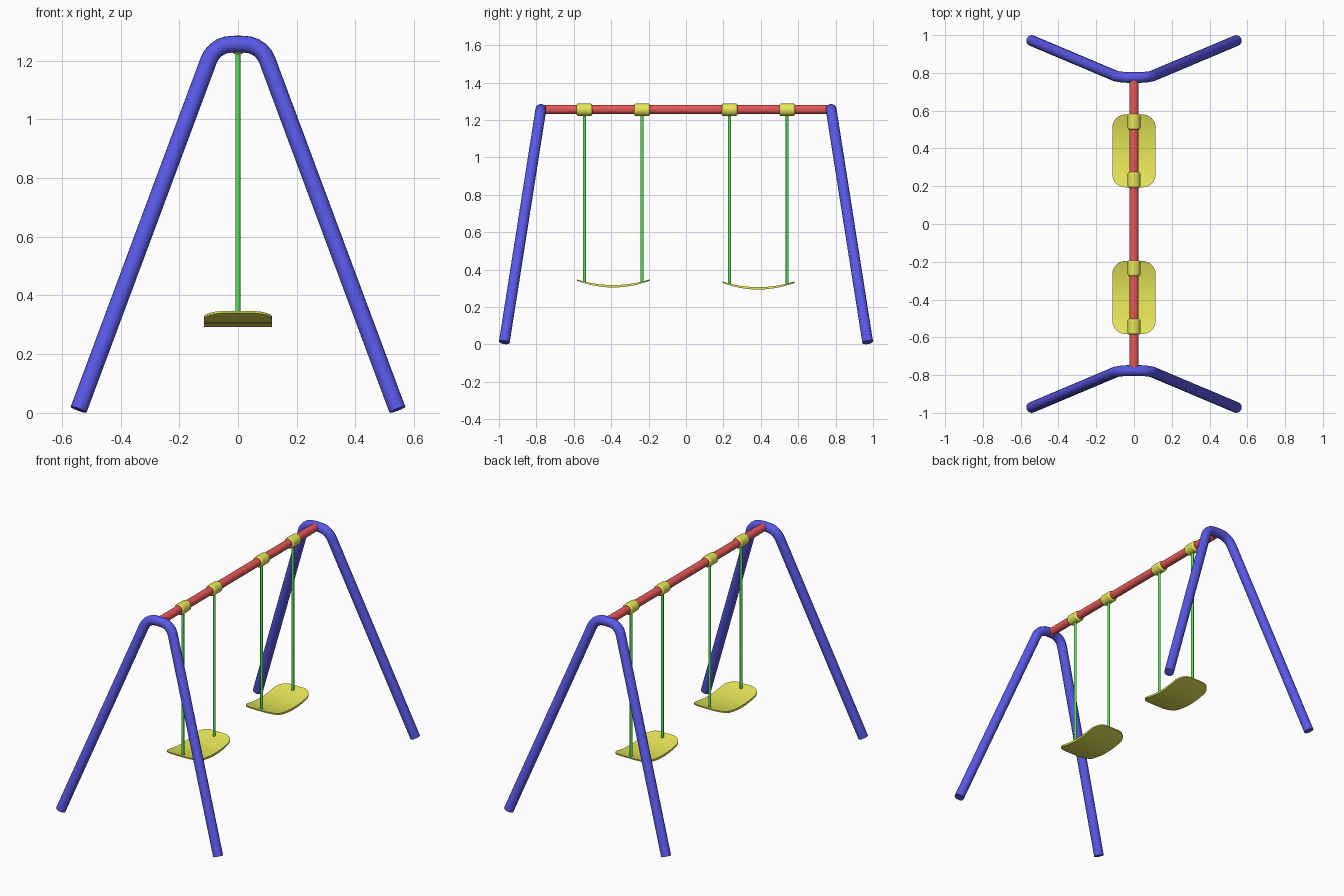
import bpy, bmesh
from math import sin, cos, pi, radians
from mathutils import Vector

cube = bpy.data.objects.get("Cube")
if cube:
    bpy.data.objects.remove(cube, do_unlink=True)


def material(name, rgb):
    m = bpy.data.materials.new(name)
    m.use_nodes = True
    m.diffuse_color = (*rgb, 1)
    m.node_tree.nodes["Principled BSDF"].inputs["Base Color"].default_value = (*rgb, 1)
    return m


BLUE = material("blue paint", (0.1, 0.1, 0.8))
RED = material("red paint", (0.8, 0.1, 0.1))
YELLOW = material("yellow plastic", (0.8, 0.8, 0.1))
GREEN = material("green rope", (0.1, 0.8, 0.1))

BAR_Z = 1.256


def finish(obj, mat):
    obj.data.materials.clear()
    obj.data.materials.append(mat)
    bpy.ops.object.select_all(action='DESELECT')
    obj.select_set(True)
    bpy.context.view_layer.objects.active = obj
    bpy.ops.object.shade_smooth_by_angle(angle=radians(40))
    return obj


def rod(name, start, end, radius, mat, sides=24):
    a, b = Vector(start), Vector(end)
    bpy.ops.mesh.primitive_cylinder_add(vertices=sides, radius=radius, depth=(b - a).length,
                                        location=(a + b) / 2,
                                        rotation=(b - a).to_track_quat('Z', 'Y').to_euler())
    obj = bpy.context.object
    obj.name = name
    return finish(obj, mat)


def tube(name, points, radius, mat):
    curve = bpy.data.curves.new(name, 'CURVE')
    curve.dimensions = '3D'
    curve.bevel_depth = radius
    curve.bevel_resolution = 6
    curve.use_fill_caps = True
    spline = curve.splines.new('POLY')
    spline.points.add(len(points) - 1)
    for p, co in zip(spline.points, points):
        p.co = (*co, 1)
    obj = bpy.data.objects.new(name, curve)
    bpy.context.collection.objects.link(obj)
    bpy.ops.object.select_all(action='DESELECT')
    obj.select_set(True)
    bpy.context.view_layer.objects.active = obj
    bpy.ops.object.convert(target='MESH')
    return finish(bpy.context.object, mat)


# Bent end frames: two splayed legs joined by a rounded top
def end_frame(name, side):
    foot_x, foot_z, foot_y, top_y = 0.543, 0.011, 0.9715, 0.776
    flat, bend, steps = 0.021, 0.084, 5
    half = [(foot_x, foot_z)]
    for i in range(steps + 1):
        a = radians(20.5) + (pi / 2 - radians(20.5)) * i / steps
        half.append((flat + bend * cos(a), BAR_Z - bend + bend * sin(a)))
    outline = half + [(-x, z) for x, z in reversed(half)]
    lean = (foot_y - top_y) / (BAR_Z - foot_z)
    tube(name, [(x, side * (top_y + (BAR_Z - z) * lean), z) for x, z in outline], 0.0288, BLUE)


end_frame("front_frame", -1)
end_frame("back_frame", 1)

# Top bar
rod("top_bar", (0, -0.776, BAR_Z), (0, 0.776, BAR_Z), 0.0245, RED)


# Curved seat with rounded corners, lofted along its length, thinner at the tips
def seat(name, y_mid, z_low):
    half_len, half_wid, corner, rise, thick = 0.193, 0.115, 0.07, 0.036, 0.013
    arc = [i * pi / 16 for i in range(9)]
    stations = [(-half_len + corner * (1 - cos(a)), half_wid - corner * (1 - sin(a))) for a in arc]
    inner = half_len - corner
    stations += [(-inner + 2 * inner * i / 10, half_wid) for i in range(1, 10)]
    stations += [(-y, w) for y, w in reversed(stations[:9])]
    bm = bmesh.new()
    rings = []
    for y, w in stations:
        t = y / half_len
        z = z_low + rise * t * t
        h = thick * (1 - 0.45 * t * t)
        rings.append([bm.verts.new((sx * w, y_mid + y, z + dz))
                      for sx, dz in ((-1, 0), (1, 0), (1, h), (-1, h))])
    for r, s in zip(rings, rings[1:]):
        for k in range(4):
            bm.faces.new((r[k], r[(k + 1) % 4], s[(k + 1) % 4], s[k]))
    bm.faces.new(rings[0])
    bm.faces.new(rings[-1])
    bmesh.ops.recalc_face_normals(bm, faces=bm.faces)
    mesh = bpy.data.meshes.new(name)
    bm.to_mesh(mesh)
    bm.free()
    obj = bpy.data.objects.new(name, mesh)
    bpy.context.collection.objects.link(obj)
    finish(obj, YELLOW)


# Two swings, each with a seat, two ropes and two bar collars
for label, y_mid, z_low in (("front", -0.389, 0.304), ("back", 0.387, 0.293)):
    seat(label + "_seat", y_mid, z_low)
    for end, offset in (("front", -0.154), ("back", 0.154)):
        y = y_mid + offset
        part = label + "_swing_" + end
        rod(part + "_rope", (0, y, z_low + 0.028), (0, y, BAR_Z), 0.008, GREEN, 12)
        collar = rod(part + "_collar", (0, y - 0.042, BAR_Z - 0.002),
                     (0, y + 0.042, BAR_Z - 0.002), 0.0335, YELLOW)
        bevel = collar.modifiers.new("rounded_rim", 'BEVEL')
        bevel.width = 0.01
        bevel.segments = 3
        bevel.limit_method = 'ANGLE'
        bevel.angle_limit = radians(40)
